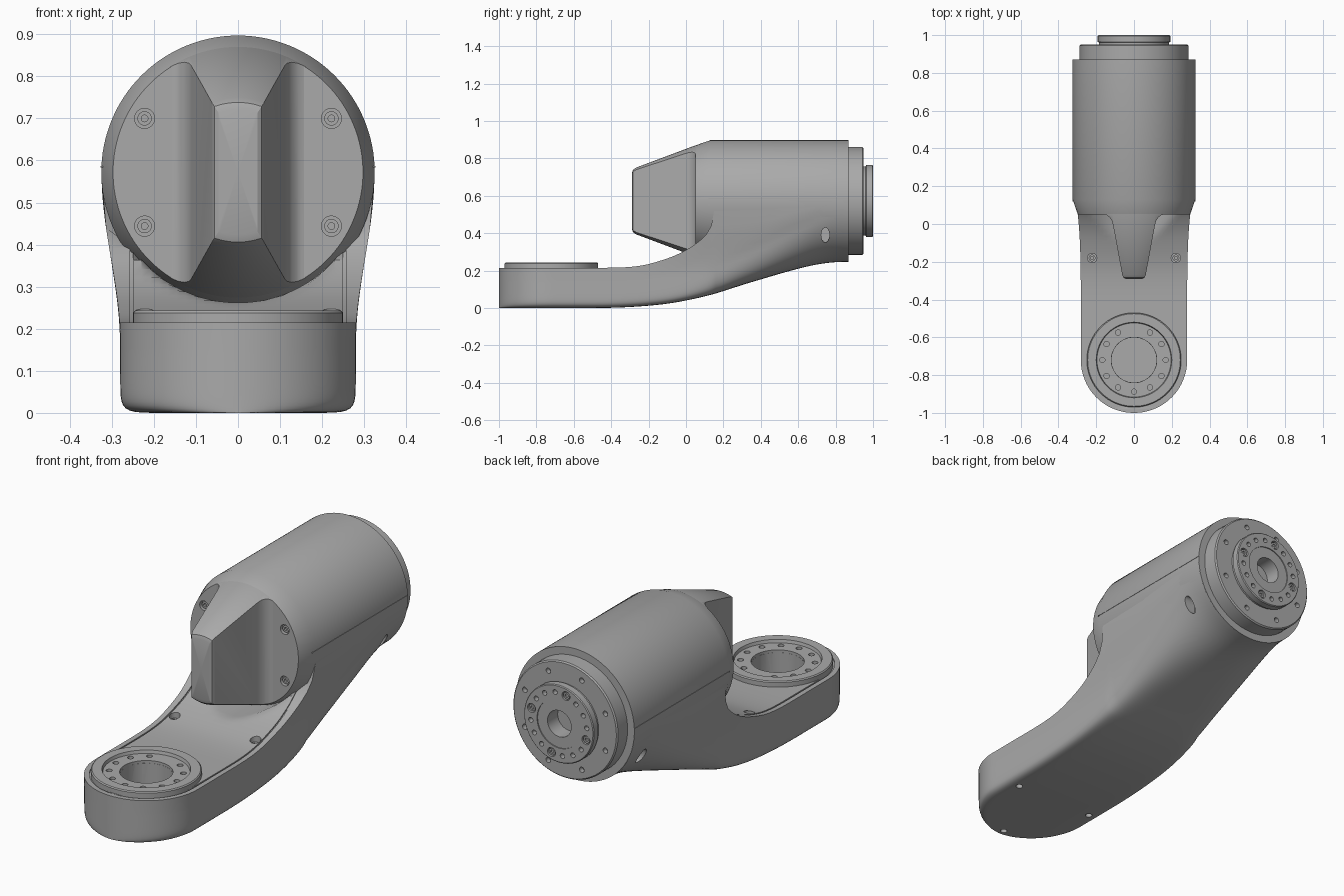
import bpy, bmesh
from math import sin, cos, pi, sqrt, radians
from mathutils import Matrix, Vector

if "Cube" in bpy.data.objects:
    bpy.data.objects.remove(bpy.data.objects["Cube"])

metal = bpy.data.materials.new("grey metal")
metal.use_nodes = True
GREY = (0.4, 0.4, 0.4, 1)
metal.diffuse_color = GREY
metal.node_tree.nodes["Principled BSDF"].inputs["Base Color"].default_value = GREY

AXIS_Z = 0.572      # height of the motor axis
PIVOT_Y = -0.72     # centre of the round arm end
TURN = {"z": Matrix(), "y": Matrix.Rotation(-pi / 2, 4, "X"), "x": Matrix.Rotation(pi / 2, 4, "Y")}


def finish(name, bm):
    bmesh.ops.recalc_face_normals(bm, faces=bm.faces)
    mesh = bpy.data.meshes.new(name)
    bm.to_mesh(mesh)
    bm.free()
    ob = bpy.data.objects.new(name, mesh)
    bpy.context.collection.objects.link(ob)
    mesh.materials.append(metal)
    return ob


def activate(ob):
    bpy.ops.object.select_all(action="DESELECT")
    ob.select_set(True)
    bpy.context.view_layer.objects.active = ob


def smooth(ob):
    activate(ob)
    bpy.ops.object.shade_smooth_by_angle(angle=radians(28))


def lathe(name, profile, axis="z", centre=(0, 0, 0), steps=96, closed=False):
    """Spin (radius, height) points around an axis."""
    bm = bmesh.new()
    verts = [bm.verts.new((r, 0, h)) for r, h in profile]
    pairs = list(zip(verts, verts[1:]))
    if closed:
        pairs.append((verts[-1], verts[0]))
    edges = [bm.edges.new(p) for p in pairs]
    bmesh.ops.spin(bm, geom=verts + edges, cent=(0, 0, 0), axis=(0, 0, 1), angle=2 * pi, steps=steps)
    bmesh.ops.remove_doubles(bm, verts=bm.verts, dist=1e-5)
    bmesh.ops.transform(bm, matrix=Matrix.Translation(centre) @ TURN[axis], verts=bm.verts)
    return finish(name, bm)


def cut(target, holes, mode="DIFFERENCE"):
    """Boolean with a list of (axis, centre, radius, depth, stretch) holes or with an object."""
    if isinstance(holes, list):
        bm = bmesh.new()
        for axis, centre, radius, depth, stretch in holes:
            size = Matrix.Diagonal((stretch, 1, 1, 1))
            bmesh.ops.create_cone(bm, cap_ends=True, segments=24, radius1=radius, radius2=radius,
                                  depth=depth, matrix=Matrix.Translation(centre) @ TURN[axis] @ size)
        cutter = finish("hole_cutter", bm)
    else:
        cutter = holes
    cutter.hide_render = True
    mod = target.modifiers.new("cut", "BOOLEAN")
    mod.operation, mod.object, mod.solver = mode, cutter, "EXACT"
    activate(target)
    bpy.ops.object.modifier_apply(modifier=mod.name)
    bpy.data.objects.remove(cutter)


def screw(name, axis, centre, radius=0.015):
    ob = lathe(name, [(0, 0), (radius, 0), (radius, 0.012), (radius * 0.5, 0.012),
                      (radius * 0.5, 0.004), (0, 0.004)], axis, centre, 24)
    smooth(ob)


def curve(points, x):
    """Smooth curve through (x, value) points."""
    if x <= points[0][0]:
        return points[0][1]
    if x >= points[-1][0]:
        return points[-1][1]
    i = max(k for k in range(len(points) - 1) if points[k][0] <= x)

    def slope(k):
        if k in (0, len(points) - 1):
            return 0
        (a, va), (b, vb) = points[k - 1], points[k + 1]
        return (vb - va) / (b - a)
    (a, va), (b, vb) = points[i], points[i + 1]
    d, t = b - a, (x - a) / (b - a)
    return (va * (1 + 2 * t) * (1 - t) ** 2 + slope(i) * d * t * (1 - t) ** 2
            + vb * t * t * (3 - 2 * t) + slope(i + 1) * d * t * t * (t - 1))


def ease(t):
    t = min(1, max(0, t))
    return t * t * (3 - 2 * t)


# Arm: lofted from a flat round-ended bar into the barrel
TOP = [(-0.45, 0.215), (-0.25, 0.225), (-0.1, 0.265), (0, 0.31), (0.09, 0.375), (0.135, 0.44), (0.16, 0.57)]
BOTTOM = [(-0.5, 0), (-0.15, 0.017), (0.1, 0.062), (0.34, 0.135), (0.6, 0.21), (0.74, 0.239), (0.868, 0.247)]
POWER = [(-0.1, 14), (0.3, 6), (0.55, 3.2), (0.84, 2)]


def section(y):
    top, bottom, n = curve(TOP, y), curve(BOTTOM, y), curve(POWER, y)
    d = min(0, y - PIVOT_Y)

    def reach(r):
        return sqrt(max(r * r - d * d, 1e-6))

    def surface(x):     # saddle under the barrel
        return min(top, AXIS_Z - sqrt(max(0.31 ** 2 - x * x, 0)))
    inner, outer = reach(0.25), reach(0.257)
    groove = 0.006 if inner > 0.01 else 0
    half = [(inner * k / 12, surface(inner * k / 12)) for k in range(13)]
    half += [(inner, surface(inner) - groove), (outer, surface(outer) - groove), (outer, surface(outer))]
    for k in range(25):
        u, p = k / 12, max(1, n / 4)
        t = pi / 4 * (u ** p if u <= 1 else 2 - (2 - u) ** p)
        z = top - (top - bottom) * max(sin(t), 0) ** (2 / n)
        wide = reach(0.28) + 0.045 * max(ease(y / 0.8 - 0.1), ease((z - 0.17) / 0.4))
        half.append((wide * max(cos(t), 0) ** (2 / n) if k < 24 else 0, z))
    return half + [(-x, z) for x, z in half[-2:0:-1]]


stations = [PIVOT_Y - 0.28 * cos(0.04 + (pi / 2 - 0.04) * k / 16) for k in range(17)]
stations += [PIVOT_Y + 0.855 * k / 30 for k in range(1, 31)]
stations += [0.16 + 0.708 * k / 24 for k in range(25)]
bm = bmesh.new()
rings = [[bm.verts.new((x, y, z)) for x, z in section(y)] for y in stations]
for a, b in zip(rings, rings[1:]):
    for i in range(len(a)):
        j = (i + 1) % len(a)
        bm.faces.new((a[i], a[j], b[j], b[i]))
bm.faces.new(rings[0])
bm.faces.new(rings[-1])
arm = finish("arm", bm)

slots = [("x", (s * 0.29, 0.745, 0.39), 0.022, 0.12, 1.8) for s in (-1, 1)]
foot_holes = [("z", (0.25 * cos(a), PIVOT_Y + 0.25 * sin(a), 0), 0.016, 0.06, 1)
              for a in (radians(30), radians(150), radians(270))]
arm_bolts = [(s * 0.222, -0.18, 0.235) for s in (-1, 1)]
cut(arm, slots + foot_holes + [("z", p, 0.025, 0.05, 1) for p in arm_bolts])
cut(arm, [("z", (0, PIVOT_Y, 0.2), 0.12, 0.26, 1)])
smooth(arm)
for i, (x, y, z) in enumerate(arm_bolts):
    screw(f"arm_screw_{i}", "z", (x, y, z - 0.026), 0.018)

# Pivot ring with its bolt circle
ring = lathe("pivot_ring", [(0.12, 0.18), (0.25, 0.18), (0.25, 0.238), (0.245, 0.243), (0.2, 0.243),
                            (0.196, 0.228), (0.12, 0.228)], centre=(0, PIVOT_Y, 0), closed=True)
cut(ring, [("z", (0.168 * cos(k * pi / 6), PIVOT_Y + 0.168 * sin(k * pi / 6), 0.23), 0.014, 0.05, 1)
           for k in range(12) if k != 3])
smooth(ring)

# Motor barrel with a tapered front
MOTOR = Vector((0, 0, AXIS_Z))
barrel = lathe("motor_barrel", [(0, 0.05), (0.297, 0.05), (0.325, 0.13), (0.325, 0.87), (0, 0.87)],
               "y", MOTOR, 128)
cap_bolts = [Vector((sx * 0.222, 0.05, AXIS_Z + sz * 0.128)) for sx in (-1, 1) for sz in (-1, 1)]
cut(barrel, slots + [("y", p, 0.024, 0.04, 1) for p in cap_bolts])
smooth(barrel)
for i, p in enumerate(cap_bolts):
    ob = lathe(f"cap_screw_{i}", [(0, 0.03), (0.017, 0.03), (0.017, 0.008), (0.008, 0.008),
                                  (0.008, 0.018), (0, 0.018)], "y", p, 24)
    smooth(ob)

# Thin seams along both sides of the barrel
for name, s in (("left_seam", 1), ("right_seam", -1)):
    bm = bmesh.new()
    bmesh.ops.create_cube(bm, size=1, matrix=Matrix.Translation((s * 0.323, 0.495, 0.585))
                          @ Matrix.Diagonal((0.007, 0.75, 0.004, 1)))
    finish(name, bm)

# Front fin: a filleted wedge trimmed by the tapered cone
fin = lathe("front_fin", [(0, -0.29), (0.148, -0.29), (0.166, -0.284), (0.178, -0.268), (0.298, 0.052),
                          (0.298, 0.07), (0, 0.07)], "y", MOTOR, 128)
side = [(0.046, -0.3), (0.046, -0.29), (0.056, -0.284), (0.062, -0.27), (0.111, -0.005), (0.117, 0.016),
        (0.128, 0.034), (0.143, 0.046), (0.16, 0.051), (0.16, 0.08)]
outline = side + [(-x, y) for x, y in reversed(side)]
bm = bmesh.new()
face = bm.faces.new([bm.verts.new((x, y, 0)) for x, y in outline])
extruded = bmesh.ops.extrude_face_region(bm, geom=[face])["geom"]
bmesh.ops.translate(bm, vec=(0, 0, 1.2), verts=[v for v in extruded if isinstance(v, bmesh.types.BMVert)])
cut(fin, finish("wedge_cutter", bm), "INTERSECT")
smooth(fin)


def around(radius, y, count, start=0.0):
    return [Vector((radius * cos(a), y, AXIS_Z + radius * sin(a)))
            for a in (start + 2 * pi * k / count for k in range(count))]


# Rear collar and output flange
collar = lathe("rear_collar", [(0.1, 0.86), (0.288, 0.86), (0.288, 0.944), (0.282, 0.95), (0.1, 0.95)],
               "y", MOTOR, closed=True)
cut(collar, [("y", p, 0.013, 0.05, 1) for p in around(0.24, 0.95, 8, pi / 8)])
smooth(collar)

flange = lathe("output_flange", [(0, 0.9), (0.185, 0.9), (0.185, 0.96), (0.192, 0.964), (0.192, 0.996),
                                 (0.188, 1), (0.119, 1), (0.119, 0.995), (0.065, 0.995), (0.065, 0.915),
                                 (0, 0.915)], "y", MOTOR)
flange_bolts = around(0.155, 1, 4, radians(15))
small = [p for k, p in enumerate(around(0.155, 1, 16, radians(15))) if k % 4]
cut(flange, [("y", p, 0.012, 0.05, 1) for p in small] + [("y", p, 0.022, 0.03, 1) for p in flange_bolts])
smooth(flange)
for i, p in enumerate(flange_bolts):
    screw(f"flange_screw_{i}", "y", p - Vector((0, 0.016, 0)), 0.017)
